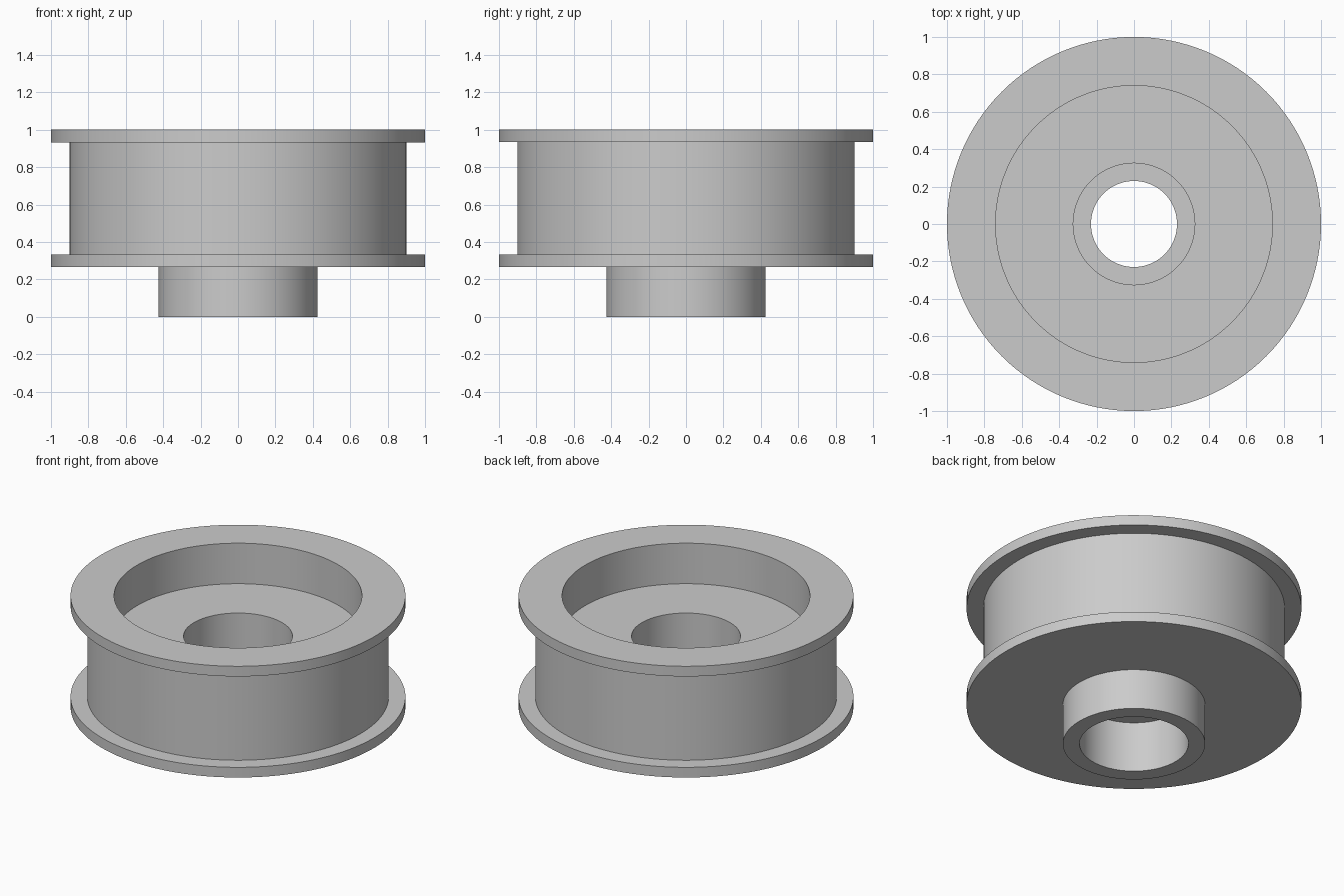
import bpy
import bmesh
import math

cube = bpy.data.objects.get("Cube")
if cube:
    bpy.data.objects.remove(cube, do_unlink=True)

SEGMENTS = 128

# Plain grey material
grey = bpy.data.materials.new("plain grey")
grey.use_nodes = True
colour = (0.6, 0.6, 0.6, 1.0)
grey.diffuse_color = colour
grey.node_tree.nodes["Principled BSDF"].inputs["Base Color"].default_value = colour


def lathe(name, profile):
    """Revolve a closed (radius, height) profile around the z axis."""
    bm = bmesh.new()
    verts = [bm.verts.new((r, 0, z)) for r, z in profile]
    edges = [bm.edges.new((a, b)) for a, b in zip(verts, verts[1:] + verts[:1])]
    bmesh.ops.spin(bm, geom=verts + edges, cent=(0, 0, 0), axis=(0, 0, 1),
                   angle=math.tau, steps=SEGMENTS, use_merge=True)
    bmesh.ops.remove_doubles(bm, verts=bm.verts, dist=1e-5)
    bmesh.ops.recalc_face_normals(bm, faces=bm.faces)
    mesh = bpy.data.meshes.new(name)
    bm.to_mesh(mesh)
    bm.free()
    mesh.materials.append(grey)
    obj = bpy.data.objects.new(name, mesh)
    bpy.context.collection.objects.link(obj)
    bpy.ops.object.select_all(action="DESELECT")
    obj.select_set(True)
    bpy.context.view_layer.objects.active = obj
    bpy.ops.object.shade_smooth_by_angle(angle=math.radians(30))
    return obj


# Radii
FLANGE, DRUM, CAVITY, HUB, BORE, HOLE = 1.0, 0.9, 0.74, 0.425, 0.325, 0.23
# Heights
TOP, LIP = 1.0, 0.067
BASE, FLOOR = 0.267, 0.733
LEDGE_LOW, LEDGE_HIGH = 0.333, 0.4

# Flanged wheel: hub, two flanges, drum, top cavity and a bore with inner ledge
lathe("flanged_wheel", [
    (BORE, 0), (HUB, 0), (HUB, BASE),
    (FLANGE, BASE), (FLANGE, BASE + LIP), (DRUM, BASE + LIP),
    (DRUM, TOP - LIP), (FLANGE, TOP - LIP), (FLANGE, TOP),
    (CAVITY, TOP), (CAVITY, FLOOR), (BORE, FLOOR),
    (BORE, LEDGE_HIGH), (HOLE, LEDGE_HIGH),
    (HOLE, LEDGE_LOW), (BORE, LEDGE_LOW),
])
